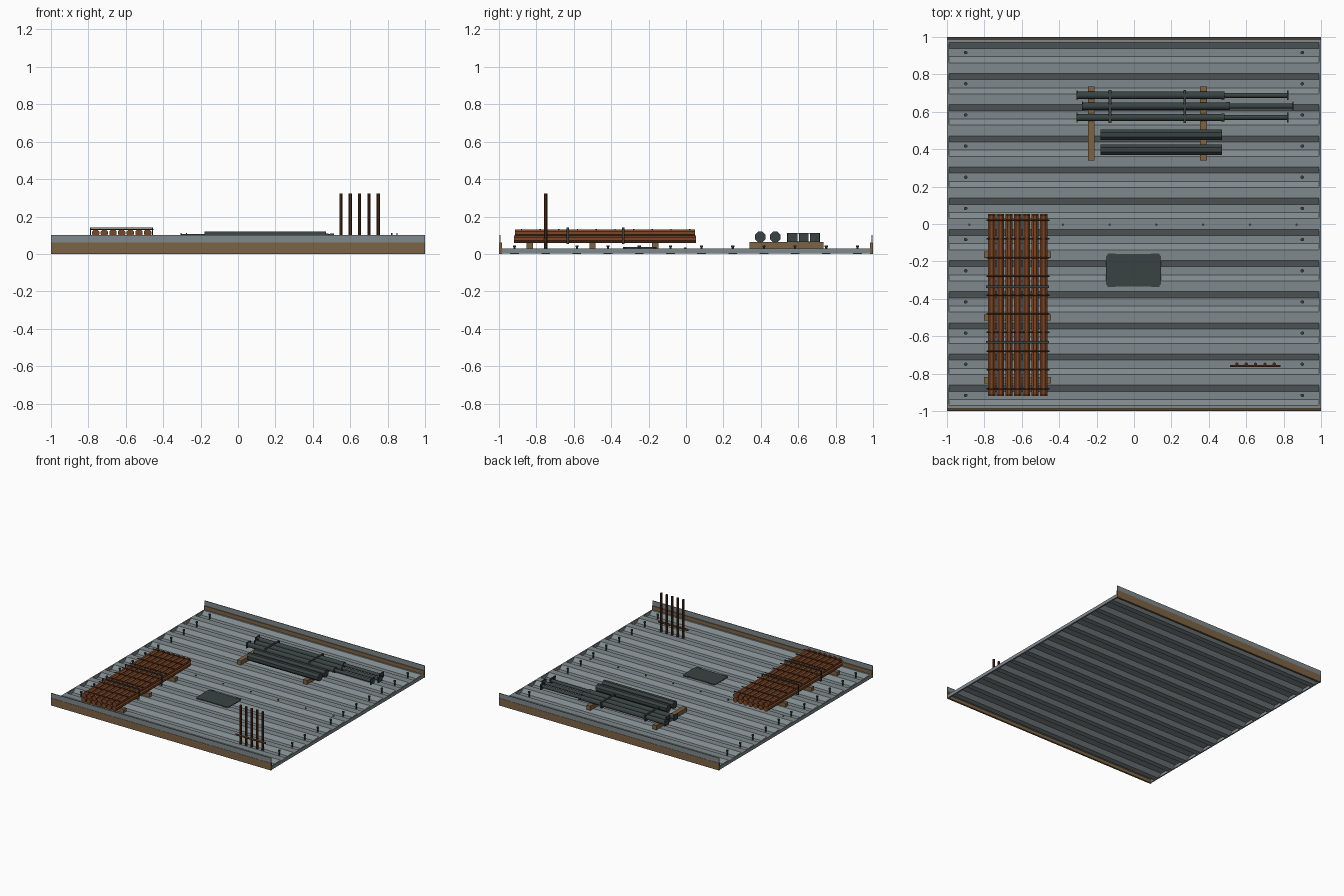
import bpy, bmesh, math
from mathutils import Matrix, Vector

if "Cube" in bpy.data.objects:
    bpy.data.objects.remove(bpy.data.objects["Cube"])


def material(name, rgb):
    m = bpy.data.materials.new(name)
    m.diffuse_color = (*rgb, 1)
    m.use_nodes = True
    m.node_tree.nodes["Principled BSDF"].inputs["Base Color"].default_value = m.diffuse_color
    return m


STEEL = material("galvanised grey", (0.215, 0.25, 0.262))
DARK = material("dark steel", (0.042, 0.055, 0.055))
RUST = material("rust", (0.2, 0.062, 0.02))
DARK_RUST = material("dark rust", (0.075, 0.026, 0.012))
TIMBER = material("timber", (0.2, 0.125, 0.06))


def finish(name, bm, mat, smooth=False):
    bmesh.ops.recalc_face_normals(bm, faces=bm.faces[:])
    me = bpy.data.meshes.new(name)
    bm.to_mesh(me)
    bm.free()
    me.materials.append(mat)
    ob = bpy.data.objects.new(name, me)
    bpy.context.collection.objects.link(ob)
    if smooth:
        bpy.context.view_layer.objects.active = ob
        ob.select_set(True)
        bpy.ops.object.shade_smooth_by_angle(angle=math.radians(35))
        ob.select_set(False)
    return ob


def add_box(bm, x0, x1, y0, y1, z0, z1):
    mat = Matrix.Translation(((x0 + x1) / 2, (y0 + y1) / 2, (z0 + z1) / 2))
    bmesh.ops.create_cube(bm, size=1, matrix=mat @ Matrix.Diagonal((x1 - x0, y1 - y0, z1 - z0, 1)))


def add_rod(bm, a, b, r, sides=8):
    a, b = Vector(a), Vector(b)
    rot = (b - a).to_track_quat('Z', 'Y').to_matrix().to_4x4()
    mat = Matrix.Translation((a + b) / 2) @ rot @ Matrix.Rotation(math.pi / sides, 4, 'Z')
    bmesh.ops.create_cone(bm, cap_ends=True, segments=sides, radius1=r, radius2=r,
                          depth=(b - a).length, matrix=mat)


def boxes(name, mat, items):
    bm = bmesh.new()
    for it in items:
        add_box(bm, *it)
    return finish(name, bm, mat)


def rods(name, mat, items, sides=8, smooth=False):
    bm = bmesh.new()
    for it in items:
        add_rod(bm, *it, sides)
    return finish(name, bm, mat, smooth)


def prism(name, mat, pts, axis, lo, hi):
    """Extrude a closed outline along x (points are y, z) or z (points are x, y)."""
    bm = bmesh.new()
    put = (lambda p, t: (t, *p)) if axis == 'X' else (lambda p, t: (*p, t))
    a = [bm.verts.new(put(p, lo)) for p in pts]
    b = [bm.verts.new(put(p, hi)) for p in pts]
    bm.faces.new(a)
    bm.faces.new(b)
    for i in range(len(pts)):
        j = (i + 1) % len(pts)
        bm.faces.new((a[i], a[j], b[j], b[i]))
    return finish(name, bm, mat)


# Corrugated deck sheet: twelve troughs running along x
troughs = [-11 / 12 + i / 6 for i in range(12)]
top = [(-0.985, 0.03)]
for c in troughs:
    top += [(c - 0.055, 0.03), (c - 0.022, 0.004), (c + 0.022, 0.004), (c + 0.055, 0.03)]
top.append((0.985, 0.03))
under = [(y, z - 0.004) for y, z in reversed(top)]
prism("corrugated_deck", STEEL, top + under, 'X', -0.99, 0.99)

# End closures and edge trims
boxes("end_closures", STEEL, [(s * 0.995 - 0.005, s * 0.995 + 0.005, -0.985, 0.985, 0.003, 0.03)
                              for s in (-1, 1)])
boxes("edge_boards", TIMBER, [(-1, 1, s * 0.9925 - 0.0075, s * 0.9925 + 0.0075, 0, 0.06)
                              for s in (-1, 1)])
boxes("edge_upstands", STEEL, [(-1, 1, s * 0.995 - 0.003, s * 0.995 + 0.003, 0.06, 0.1)
                               for s in (-1, 1)])

# Headed studs in the troughs and low screws along the middle
studs = []
for c in troughs:
    for x in (-0.9, 0.9):
        studs += [((x, c, 0.004), (x, c, 0.036), 0.006), ((x, c, 0.036), (x, c, 0.046), 0.0095)]
rods("shear_studs", DARK, studs)
rods("deck_screws", DARK, [((-0.88 + 0.25 * i, -0.004, 0.029), (-0.88 + 0.25 * i, -0.004, 0.035), 0.007)
                           for i in range(8)], 6)

# Bundle of reinforcing bars on bearers
boxes("bundle_bearers", TIMBER, [(-0.802, -0.443, y - 0.017, y + 0.017, 0.03, 0.06)
                                 for y in (-0.835, -0.5, -0.165)])
bars = []
for layer, z in enumerate((0.079, 0.112)):
    for i in range(7):
        x = -0.761 + 0.0463 * i
        bars.append(((x, -0.92 + 0.006 * layer, z), (x, 0.053 - 0.004 * layer, z), 0.021))
rods("reinforcing_bars", RUST, bars, 8)
rods("cross_ties", DARK_RUST, [((-0.788, 0.02 - 0.1 * i, 0.131), (-0.452, 0.02 - 0.1 * i, 0.131), 0.004)
                               for i in range(10)], 6)
straps = []
for y in (-0.335, -0.632):
    a, b = y - 0.006, y + 0.006
    straps += [(-0.79, -0.455, a, b, 0.136, 0.141), (-0.79, -0.455, a, b, 0.054, 0.058),
               (-0.79, -0.786, a, b, 0.054, 0.141), (-0.459, -0.455, a, b, 0.054, 0.141)]
boxes("bundle_straps", DARK, straps)

# Adjustable props and tube bundles on two bearers
boxes("prop_bearers", TIMBER, [(x - 0.018, x + 0.018, 0.34, 0.735, 0.03, 0.065)
                               for x in (-0.228, 0.372)])
tubes, plates = [], []
for y, dx in ((0.57, 0), (0.63, 0.028), (0.688, 0)):
    tubes += [((-0.304 + dx, y, 0.087), (0.47 + dx, y, 0.087), 0.02),
              ((0.47 + dx, y, 0.087), (0.822 + dx, y, 0.087), 0.0135),
              ((0.465 + dx, y, 0.087), (0.485 + dx, y, 0.087), 0.022)]
    plates += [(x + dx - 0.003, x + dx + 0.003, y - 0.026, y + 0.026, 0.065, 0.111)
               for x in (-0.304, 0.822)]
rods("prop_tubes", DARK, tubes, 12, True)
boxes("prop_end_plates", DARK, plates)
prop_straps = []
for x in (-0.128, 0.272):
    a, b = x - 0.007, x + 0.007
    prop_straps += [(a, b, 0.54, 0.716, 0.108, 0.112), (a, b, 0.54, 0.716, 0.062, 0.066),
                    (a, b, 0.54, 0.544, 0.062, 0.112), (a, b, 0.712, 0.716, 0.062, 0.112)]
boxes("prop_straps", DARK, prop_straps)
rods("tube_bundles", DARK, [((-0.178, y, 0.09), (0.47, y, 0.09), 0.031) for y in (0.397, 0.477)], 8)

# Floor plate with clipped corners and small lugs
w, h, c = 0.148, 0.086, 0.012
outline = [(-w + c, -h), (w - c, -h), (w, -h + c), (w, h - c),
           (w - c, h), (-w + c, h), (-w, h - c), (-w, -h + c)]
prism("access_plate", DARK, [(x - 0.003, y - 0.247) for x, y in outline], 'Z', 0.03, 0.036)
boxes("plate_lugs", DARK, [(x - 0.022, x + 0.022, y - 0.006, y + 0.006, 0.029, 0.037)
                           for x in (-0.12, 0.114) for y in (-0.331, -0.163)])

# Row of upright starter bars with a tie bar
uprights = [((0.55 + 0.05 * i, -0.75, 0.004), (0.55 + 0.05 * i, -0.75, 0.322), 0.009) for i in range(5)]
rods("starter_bars", DARK_RUST, uprights, 8)
rods("starter_tie_bar", RUST, [((0.513, -0.759, 0.075), (0.782, -0.759, 0.075), 0.007)], 8)
